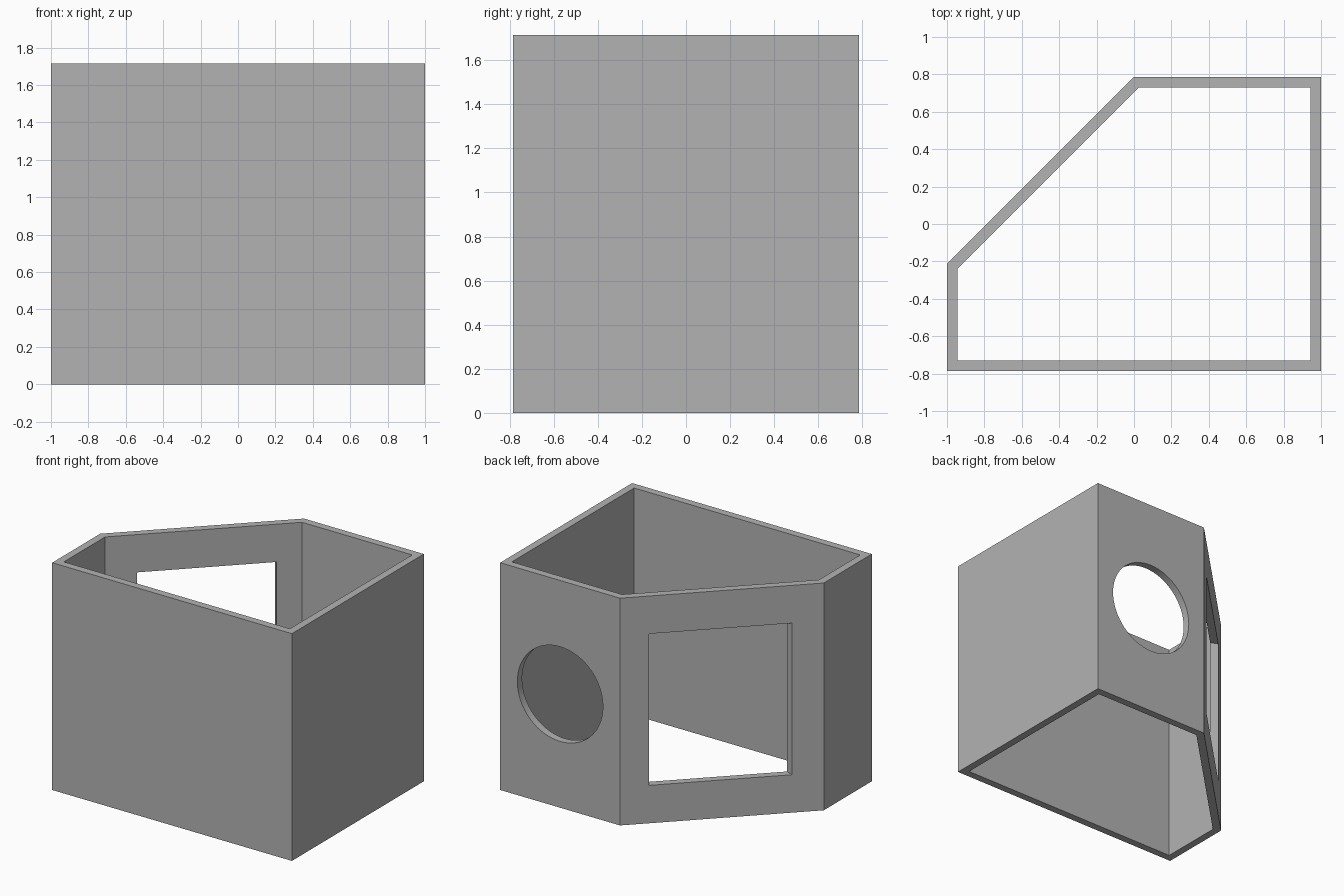
import bpy, bmesh, math
from mathutils import Vector, Matrix

if "Cube" in bpy.data.objects:
    bpy.data.objects.remove(bpy.data.objects["Cube"])

HEIGHT, WALL = 1.714, 0.057

grey = bpy.data.materials.new("plain grey")
grey.use_nodes = True
colour = (0.45, 0.45, 0.45, 1)
grey.diffuse_color = colour
grey.node_tree.nodes["Principled BSDF"].inputs["Base Color"].default_value = colour


def make_object(name, bm):
    bmesh.ops.recalc_face_normals(bm, faces=bm.faces)
    mesh = bpy.data.meshes.new(name)
    bm.to_mesh(mesh)
    bm.free()
    mesh.materials.append(grey)
    obj = bpy.data.objects.new(name, mesh)
    bpy.context.collection.objects.link(obj)
    return obj


def inset(points, distance):
    """Offset a counter-clockwise outline inwards with mitred corners."""
    result = []
    for i, p in enumerate(points):
        before = (p - points[i - 1]).normalized()
        after = (points[(i + 1) % len(points)] - p).normalized()
        n1, n2 = Vector((-before.y, before.x)), Vector((-after.y, after.x))
        result.append(p + distance * (n1 + n2) / (1 + n1.dot(n2)))
    return result


def prism(name, points, low, high):
    bm = bmesh.new()
    face = bm.faces.new([bm.verts.new((p.x, p.y, low)) for p in points])
    top = bmesh.ops.extrude_face_region(bm, geom=[face])["geom"]
    bmesh.ops.translate(bm, verts=[v for v in top if isinstance(v, bmesh.types.BMVert)],
                        vec=(0, 0, high - low))
    return make_object(name, bm)


# Five-sided enclosure, open at the top and bottom
outer = [Vector(p) for p in ((-1, -0.786), (1, -0.786), (1, 0.786), (0, 0.786), (-1, -0.214))]
rings = [[(p.x, p.y, z) for p in outline]
         for outline, z in ((outer, 0), (outer, HEIGHT),
                            (inset(outer, WALL), HEIGHT), (inset(outer, WALL), 0))]
bm = bmesh.new()
rings = [[bm.verts.new(p) for p in ring] for ring in rings]
for k, ring in enumerate(rings):
    following = rings[(k + 1) % len(rings)]
    for i in range(len(outer)):
        j = (i + 1) % len(outer)
        bm.faces.new((ring[i], ring[j], following[j], following[i]))
walls = make_object("enclosure_walls", bm)

# Round opening in the back wall
bm = bmesh.new()
bmesh.ops.create_cone(bm, cap_ends=True, segments=64, radius1=0.357, radius2=0.357, depth=0.4,
                      matrix=Matrix.Translation((0.5, 0.76, HEIGHT / 2))
                      @ Matrix.Rotation(math.pi / 2, 4, "X"))
round_cutter = make_object("round_opening_cutter", bm)

# Rectangular opening in the slanted wall, with one splayed jamb
along = (outer[4] - outer[3]).normalized()
inward = Vector((-along.y, along.x))


def on_slant(distance, depth):
    return outer[3] + along * distance + inward * depth


splay = math.tan(math.radians(22.5))
corners = [on_slant(0.2, -0.1), on_slant(1.192 + 0.1 * splay, -0.1),
           on_slant(1.192 - 0.15 * splay, 0.15), on_slant(0.2, 0.15)]
window_cutter = prism("window_opening_cutter", corners, 0.286, 1.429)

# Cut both openings
bpy.context.view_layer.objects.active = walls
for cutter in (round_cutter, window_cutter):
    cutter.hide_render = True
    mod = walls.modifiers.new("opening", "BOOLEAN")
    mod.operation, mod.solver, mod.object = "DIFFERENCE", "EXACT", cutter
    bpy.ops.object.modifier_apply(modifier=mod.name)
    bpy.data.objects.remove(cutter)

# Smooth only the round rim
bpy.ops.object.select_all(action="DESELECT")
walls.select_set(True)
bpy.ops.object.shade_smooth_by_angle(angle=math.radians(30))
